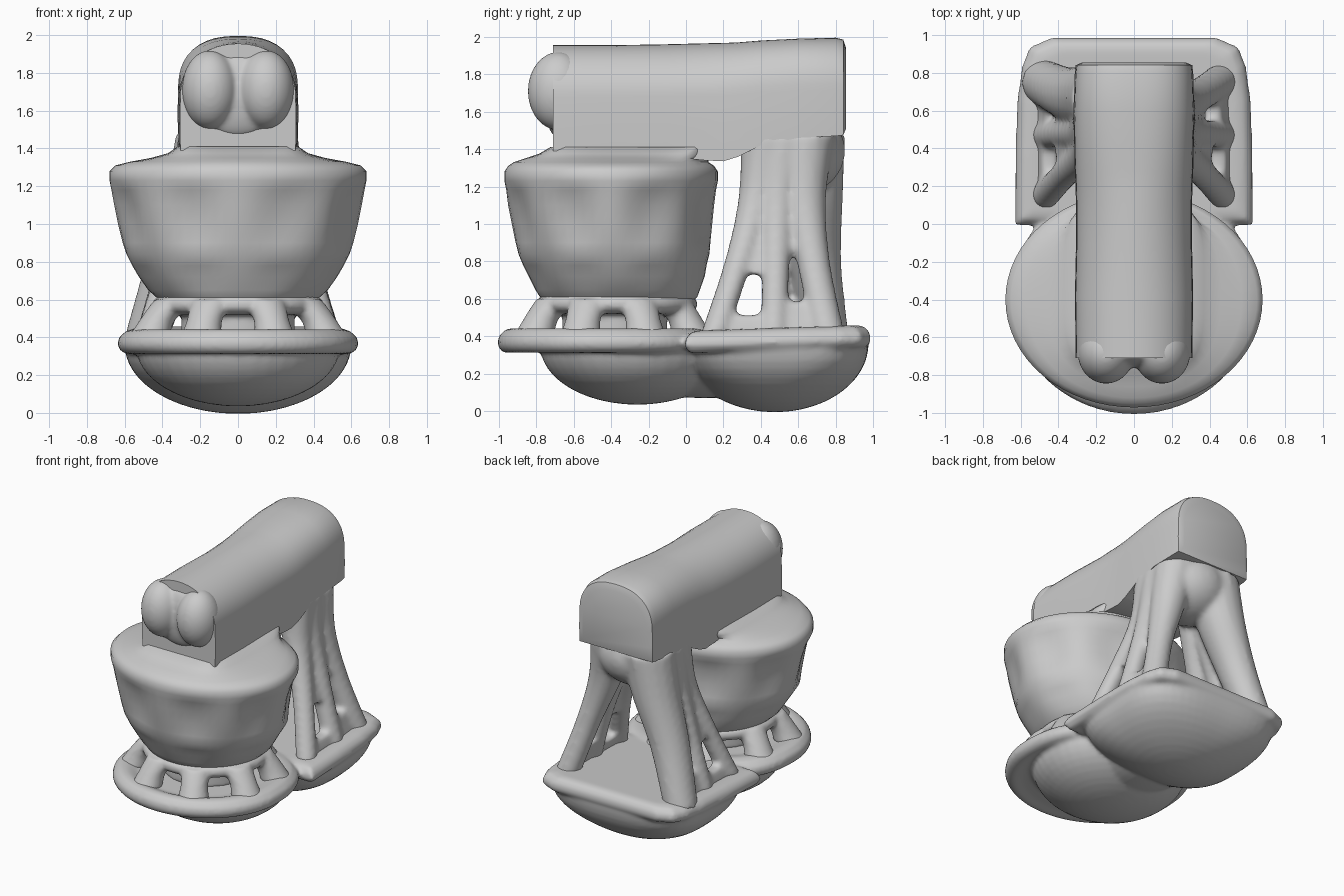
import bpy, bmesh, math
from mathutils import Vector, Matrix

if "Cube" in bpy.data.objects:
    bpy.data.objects.remove(bpy.data.objects["Cube"])

def finish(name, bm, angle=40, remesh=0, smooth=8):
    bmesh.ops.recalc_face_normals(bm, faces=bm.faces)
    me = bpy.data.meshes.new(name)
    bm.to_mesh(me)
    bm.free()
    ob = bpy.data.objects.new(name, me)
    bpy.context.collection.objects.link(ob)
    if remesh:
        r = ob.modifiers.new("blend", 'REMESH')
        r.mode, r.voxel_size, r.use_smooth_shade = 'VOXEL', remesh, True
        s = ob.modifiers.new("soften", 'SMOOTH')
        s.factor, s.iterations = 0.5, smooth
    else:
        bpy.ops.object.select_all(action='DESELECT')
        ob.select_set(True)
        bpy.context.view_layer.objects.active = ob
        bpy.ops.object.shade_smooth_by_angle(angle=math.radians(angle))
    return ob

def loft(bm, rings):
    """Skin closed rings of points and cap both ends."""
    vs = [[bm.verts.new(p) for p in ring] for ring in rings]
    n = len(vs[0])
    for a, b in zip(vs, vs[1:]):
        for i in range(n):
            bm.faces.new((a[i], a[(i + 1) % n], b[(i + 1) % n], b[i]))
    bm.faces.new(vs[0])
    bm.faces.new(vs[-1])

def oval(z, rx, ry, cy, dent=0.0, power=2.0, back=None, n=64):
    """Superellipse ring; 'back' gives the rear half its own squareness."""
    pts = []
    for i in range(n):
        t = 2 * math.pi * i / n
        c, s = math.cos(t), math.sin(t)
        e = back if back and s > 0 else power
        k = (abs(c) ** e + abs(s) ** e) ** (-1 / e) * (1 - dent * (1 - math.cos(8 * t)) / 2)
        pts.append((k * rx * c, cy + k * ry * s, z))
    return pts

def ellipsoid(bm, c, r):
    m = Matrix.Translation(c) @ Matrix.Diagonal((*r, 1))
    bmesh.ops.create_uvsphere(bm, u_segments=40, v_segments=24, radius=1, matrix=m)

def curve(stations, k, t):
    """Smooth interpolation of leg stations."""
    p = [Vector(stations[max(0, min(len(stations) - 1, k + j))]) for j in (-1, 0, 1, 2)]
    return 0.5 * (2 * p[1] + (p[2] - p[0]) * t
                  + (2 * p[0] - 5 * p[1] + 4 * p[2] - p[3]) * t * t
                  + (3 * p[1] - p[0] - 3 * p[2] + p[3]) * t ** 3)

def samples(stations):
    qs = [curve(stations, k, s / 6) for k in range(len(stations) - 1) for s in range(6)]
    return qs + [Vector(stations[-1])]

def leg(bm, stations, n=16):
    """Upright tube through (x, y, z, radius) stations."""
    loft(bm, [[(q[0] + q[3] * math.cos(2 * math.pi * i / n),
                q[1] + q[3] * math.sin(2 * math.pi * i / n), q[2]) for i in range(n)]
              for q in samples(stations)])

def web(bm, a, b, low, high):
    """Thin panel joining two legs between two heights."""
    rings, h = [], 0.045
    for p, q in zip(samples(a), samples(b)):
        if low <= p[2] <= high:
            rings.append([(p[0] - h, p[1], p[2]), (p[0] + h, p[1], p[2]),
                          (q[0] + h, q[1], q[2]), (q[0] - h, q[1], q[2])])
    loft(bm, rings)

# base: two lobes below, rear plate and front foot ring, blended together
bm = bmesh.new()
rings = []
for i in range(13):
    a = math.radians(2 + 88 * i / 12)
    k = math.sin(a)
    rings.append(oval(0.36 - 0.365 * math.cos(a), 0.60 * k, 0.50 * k, 0.475, power=2 + 1.6 * k ** 4))
rings.append(oval(0.40, 0.60, 0.50, 0.475, power=3.6))
loft(bm, rings)
for c, r in (((0, -0.26, 0.35), (0.54, 0.52, 0.315)), ((0, 0.1, 0.35), (0.38, 0.6, 0.28))):
    ellipsoid(bm, c, r)
bmesh.ops.bisect_plane(bm, geom=bm.verts[:] + bm.edges[:] + bm.faces[:],
                       plane_co=(0, 0, 0.385), plane_no=(0, 0, 1), clear_outer=True)
bmesh.ops.holes_fill(bm, edges=[e for e in bm.edges if e.is_boundary])
half = [(0.62, 0.0), (0.62, 0.35), (0.61, 0.65), (0.585, 0.83), (0.545, 0.93), (0.43, 0.98)]
outline = half + [(-x, y) for x, y in reversed(half)]
loft(bm, [[(x * k, 0.5 + (y - 0.5) * k, z + 0.03 * y) for x, y in outline]
          for z, k in ((0.31, 0.94), (0.32, 0.98), (0.35, 1.015), (0.39, 1.0), (0.42, 0.95), (0.43, 0.88))])
loft(bm, [oval(z, rx, rx * 0.92, -0.42 - (0.635 - rx) * 0.1, back=2.5) for z, rx in
          ((0.32, 0.5), (0.31, 0.58), (0.325, 0.62), (0.36, 0.64), (0.40, 0.63),
           (0.435, 0.59), (0.445, 0.54), (0.43, 0.49), (0.41, 0.44))])
finish("base", bm, remesh=0.016, smooth=4)

# pillars between foot ring and bowl
bm = bmesh.new()
for i in range(8):
    t = math.radians(22.5 + 45 * i)
    c, s = math.cos(t), math.sin(t)
    leg(bm, [(c * r, -0.39 + s * r * 0.9, z, w) for r, z, w in
             ((0.51, 0.40, 0.11), (0.47, 0.48, 0.095), (0.42, 0.54, 0.10), (0.36, 0.60, 0.11))])
loft(bm, [oval(z, r, r * 0.95, -0.37) for z, r in
          ((0.52, 0.38), (0.53, 0.43), (0.56, 0.455), (0.595, 0.45), (0.62, 0.42))])
loft(bm, [oval(z, 0.30, 0.28, -0.38) for z in (0.40, 0.58)])
finish("bowl_pillars", bm, remesh=0.015, smooth=4)

# bowl and its domed lid, rising to a squared neck
bm = bmesh.new()
profile = [(0.58, 0.40, 0.39, -0.36, 0), (0.61, 0.43, 0.42, -0.36, 0), (0.65, 0.475, 0.44, -0.365, 0.01),
           (0.72, 0.525, 0.47, -0.37, 0.03), (0.78, 0.56, 0.49, -0.38, 0.02), (0.84, 0.59, 0.51, -0.385, 0),
           (0.90, 0.61, 0.52, -0.39, 0.03), (1.0, 0.635, 0.535, -0.395, 0.06), (1.1, 0.655, 0.55, -0.4, 0.06),
           (1.18, 0.67, 0.56, -0.4, 0.03), (1.23, 0.68, 0.57, -0.4, 0), (1.28, 0.68, 0.57, -0.4, 0),
           (1.31, 0.65, 0.55, -0.4, 0), (1.33, 0.57, 0.52, -0.4, 0, 2.1), (1.35, 0.46, 0.49, -0.37, 0, 2.5),
           (1.375, 0.37, 0.455, -0.33, 0, 4), (1.41, 0.32, 0.425, -0.30, 0, 7)]
loft(bm, [oval(*p) for p in profile])
finish("bowl", bm, 60)

# head: arched section swept front to back, squarer towards the rear
def arch(y, w, z0, z1, e):
    zs = z1 - 0.28
    pts = [(-w, y, z0), (-w * 1.01, y, (z0 + zs) / 2)]
    for i in range(25):
        c, s = math.cos(math.pi * i / 24), math.sin(math.pi * i / 24)
        k = (abs(c) ** e + abs(s) ** e) ** (-1 / e)
        pts.append((-w * k * c, y, zs + 0.28 * k * s))
    return pts + [(w * 1.01, y, (z0 + zs) / 2), (w, y, z0)]

bm = bmesh.new()
loft(bm, [arch(*s) for s in ((-0.71, 0.305, 1.39, 1.955, 2.1), (-0.38, 0.31, 1.38, 1.955, 2.1),
                             (-0.1, 0.304, 1.36, 1.96, 1.95), (0.1, 0.304, 1.34, 1.965, 2.0),
                             (0.2, 0.306, 1.335, 1.967, 2.1), (0.28, 0.31, 1.36, 1.97, 2.2),
                             (0.4, 0.313, 1.42, 1.98, 2.3), (0.6, 0.317, 1.46, 1.99, 2.5),
                             (0.8, 0.31, 1.47, 1.995, 2.5), (0.84, 0.305, 1.475, 1.985, 2.4),
                             (0.855, 0.27, 1.51, 1.94, 2.3))])
finish("head", bm, 40)

# twin swellings blended on the front of the head
bm = bmesh.new()
for sx in (-1, 1):
    ellipsoid(bm, (sx * 0.148, -0.68, 1.71), (0.15, 0.165, 0.21))
ellipsoid(bm, (0, -0.68, 1.68), (0.24, 0.08, 0.22))
finish("head_front", bm, remesh=0.012, smooth=12)

# column: legs with webs on each side, merging below the head
bm = bmesh.new()
for sx in (-1, 1):
    front = [(sx * 0.17, 0.44, 1.48, 0.15), (sx * 0.23, 0.38, 1.15, 0.10),
             (sx * 0.35, 0.28, 0.8, 0.075), (sx * 0.47, 0.15, 0.41, 0.075)]
    mid = [(sx * 0.17, 0.52, 1.48, 0.15), (sx * 0.25, 0.49, 1.15, 0.10),
           (sx * 0.36, 0.48, 0.8, 0.075), (sx * 0.47, 0.47, 0.41, 0.075)]
    if sx > 0:
        rear = [(0.16, 0.64, 1.48, 0.16), (0.23, 0.63, 1.15, 0.12),
                (0.34, 0.68, 0.8, 0.09), (0.46, 0.76, 0.41, 0.09)]
    else:
        rear = [(-0.14, 0.66, 1.48, 0.19), (-0.22, 0.67, 1.15, 0.17),
                (-0.35, 0.69, 0.8, 0.14), (-0.48, 0.75, 0.41, 0.12)]
    for stations in (front, mid, rear):
        leg(bm, stations)
    web(bm, front, mid, 0.70, 1.5)
    web(bm, front, mid, 0.40, 0.53)
    web(bm, mid, rear, 0.84, 1.5)
    web(bm, mid, rear, 0.40, 0.60)
ellipsoid(bm, (0, 0.58, 1.39), (0.28, 0.27, 0.24))
finish("rear_column", bm, remesh=0.018, smooth=10)
